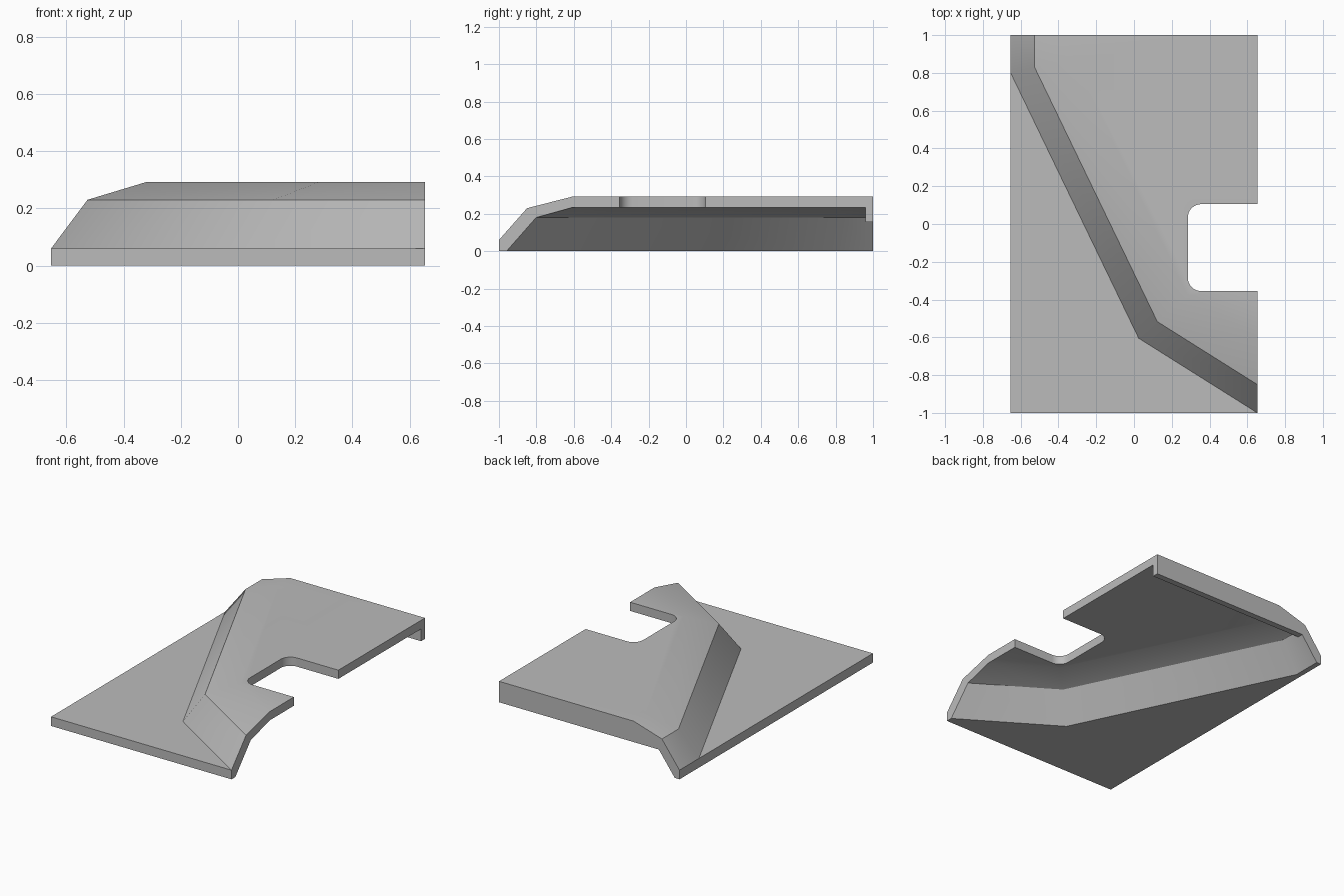
import bpy, bmesh
from math import radians, sin, cos
from mathutils import Vector

cube = bpy.data.objects.get("Cube")
if cube:
    bpy.data.objects.remove(cube, do_unlink=True)

W = 0.653                      # half width
BASE_T, MID_T, TOP_T = 0.06, 0.23, 0.292
MID_B, TOP_B, LIP_B = 0.18, 0.235, 0.155

grey = bpy.data.materials.new("plain_grey")
grey.use_nodes = True
grey.diffuse_color = (0.5, 0.5, 0.5, 1)
grey.node_tree.nodes["Principled BSDF"].inputs["Base Color"].default_value = (0.5, 0.5, 0.5, 1)

# Foot of the ramp, from the back edge to the left edge
foot = [Vector(p) for p in ((-W, 1), (-W, 0.80), (0.025, -0.605), (W, -1))]
normals = []
for a, b in zip(foot, foot[1:]):
    t = (b - a).normalized()
    normals.append(Vector((-t.y, t.x)))


def offset_path(d, z):
    """Foot line moved uphill by d with mitred bends, at height z."""
    pts = [foot[0] + Vector((d, 0))]
    for p, n, m in zip(foot[1:], normals, normals[1:]):
        pts.append(p + (n + m) * d / (1 + n.dot(m)))
    pts.append(foot[-1] + Vector((0, d / normals[-1].y)))
    return [(p.x, p.y, z) for p in pts]


def make_object(name, faces):
    bm = bmesh.new()
    for f in faces:
        bm.faces.new([bm.verts.new(p) for p in f])
    bmesh.ops.remove_doubles(bm, verts=bm.verts, dist=1e-4)
    bmesh.ops.recalc_face_normals(bm, faces=bm.faces)
    me = bpy.data.meshes.new(name)
    bm.to_mesh(me)
    bm.free()
    me.materials.append(grey)
    ob = bpy.data.objects.new(name, me)
    bpy.context.collection.objects.link(ob)
    return ob


def strips(a, b):
    return [(a[i], a[i + 1], b[i + 1], b[i]) for i in range(len(a) - 1)]


# Notch outline with rounded inner corners, front to back
r, nx, ny0, ny1 = 0.07, 0.285, -0.355, 0.105
notch = [(W, ny0)]
for cy, start in ((ny0 + r, 270), (ny1 - r, 180)):
    for i in range(9):
        a = radians(start - i * 90 / 8)
        notch.append((nx + r + r * cos(a), cy + r * sin(a)))
notch.append((W, ny1))
notch_t = [(x, y, TOP_T) for x, y in notch]
notch_b = [(x, y, TOP_B) for x, y in notch]

# Top and bottom break lines of the bent sheet
at, bt, ct = offset_path(0, BASE_T), offset_path(0.127, MID_T), offset_path(0.332, TOP_T)
ab, bb, cb = offset_path(0.034, 0), offset_path(0.168, MID_B), offset_path(0.335, TOP_B)

faces = strips(at, bt) + strips(bt, ct) + strips(ab, bb) + strips(bb, cb)
faces += strips(notch_t, notch_b)
# Low floor and raised deck, upper and lower sides
faces += [at[1:] + [(-W, -1, BASE_T)],
          ab + [(W, -1, 0), (-W, -1, 0), (-W, 1, 0)],
          ct + notch_t + [(W, 1, TOP_T)],
          cb + notch_b + [(W, 1, TOP_B)]]
# Outer edge walls
faces += [[(-W, -1, 0), (-W, -1, BASE_T), at[1], at[0], (-W, 1, 0)],
          [(-W, -1, 0), (W, -1, 0), (W, -1, BASE_T), (-W, -1, BASE_T)],
          [at[3], bt[3], ct[3], notch_t[0], notch_b[0], cb[3], bb[3], ab[3], (W, -1, 0)],
          [notch_t[-1], (W, 1, TOP_T), (W, 1, TOP_B), notch_b[-1]],
          [(W, 1, TOP_T), ct[0], bt[0], at[0], (-W, 1, 0), ab[0], bb[0], cb[0], (W, 1, TOP_B)]]
plate = make_object("bent_plate", faces)

# Lip hanging under the back edge, its end fitted to the ramp
k = LIP_B / MID_B
end_x = ab[0][0] + (bb[0][0] - ab[0][0]) * k
section = [(W, LIP_B), (end_x, LIP_B), (bb[0][0], MID_B), (cb[0][0], TOP_B), (W, TOP_B)]
back = [(x, 1, z) for x, z in section]
front = [(x, 0.96, z) for x, z in section]
lip = make_object("rear_lip", [back, front] + strips(back + back[:1], front + front[:1]))

# Soft shading over the shallow bends only
for ob in (plate, lip):
    bpy.ops.object.select_all(action='DESELECT')
    ob.select_set(True)
    bpy.context.view_layer.objects.active = ob
    bpy.ops.object.shade_smooth_by_angle(angle=radians(30))
